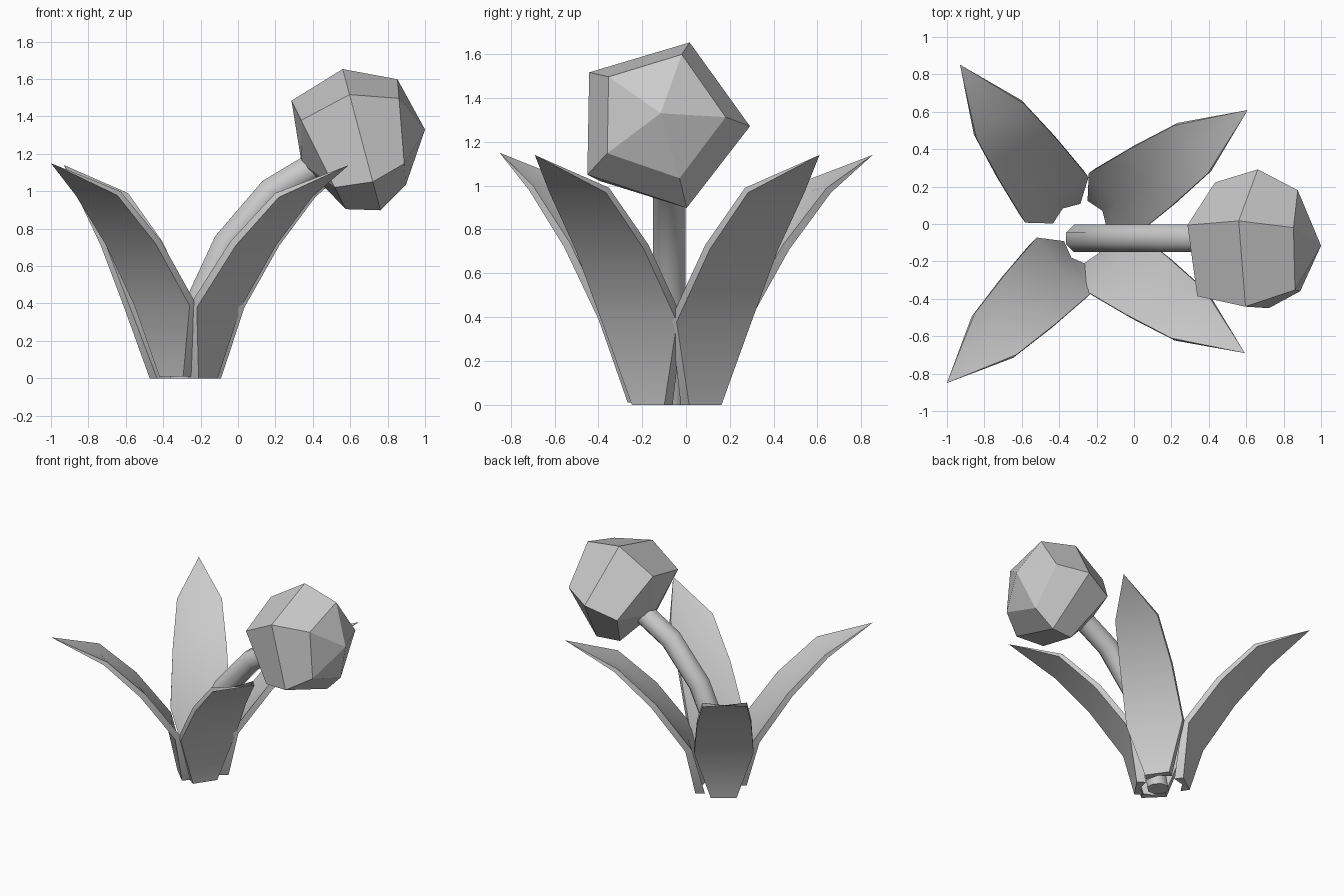
import bpy, bmesh, math
from math import sin, cos, radians
from mathutils import Vector

cube = bpy.data.objects.get("Cube")
if cube:
    bpy.data.objects.remove(cube, do_unlink=True)

grey = bpy.data.materials.new("plain_grey")
grey.use_nodes = True
colour = (0.6, 0.6, 0.6, 1)
grey.diffuse_color = colour
grey.node_tree.nodes["Principled BSDF"].inputs["Base Color"].default_value = colour


def make_object(name, bm, smooth_angle=None):
    """Turn a bmesh into a finished object."""
    bmesh.ops.recalc_face_normals(bm, faces=bm.faces)
    mesh = bpy.data.meshes.new(name)
    bm.to_mesh(mesh)
    bm.free()
    mesh.materials.append(grey)
    obj = bpy.data.objects.new(name, mesh)
    bpy.context.collection.objects.link(obj)
    if smooth_angle:
        bpy.ops.object.select_all(action="DESELECT")
        obj.select_set(True)
        bpy.context.view_layer.objects.active = obj
        bpy.ops.object.shade_smooth_by_angle(angle=radians(smooth_angle))
    return obj


def loft(bm, rings):
    """Bridge matching closed rings with quads."""
    for low, high in zip(rings, rings[1:]):
        count = len(low)
        for i in range(count):
            j = (i + 1) % count
            bm.faces.new((low[i], low[j], high[j], high[i]))


def fan(bm, ring, tip):
    for i in range(len(ring)):
        bm.faces.new((ring[i], ring[(i + 1) % len(ring)], tip))


# Leaf stations: reach outwards, height, half width, groove depth, thickness
LEAF = [(0, 0, 0.09, 0.035, 0.067),
        (0.09, 0.39, 0.208, 0.03, 0.048),
        (0.34, 0.73, 0.19, 0.025, 0.042),
        (0.61, 0.99, 0.157, 0.02, 0.032)]
LEAF_TIP = (0.98, 0, 1.14)


def make_leaf(name, x, y, z, heading):
    """Leaf with a grooved upper side and a flat underside."""
    bm = bmesh.new()
    rings = []
    for n, (reach, height, half, groove, thick) in enumerate(LEAF):
        # Lean of the underside follows the curve of the leaf
        lean = n * 0.25
        down = Vector((cos(lean), 0, -sin(lean)))
        right, middle, left = [Vector((reach, side * half, height)) for side in (-1, 0, 1)]
        section = (right, middle + down * groove, left,
                   left + down * thick, right + down * thick)
        rings.append([bm.verts.new(p) for p in section])
    loft(bm, rings)
    fan(bm, rings[-1], bm.verts.new(LEAF_TIP))
    bm.faces.new(rings[0])
    leaf = make_object(name, bm, 40)
    leaf.location = (x, y, z)
    leaf.rotation_euler.z = radians(heading)


make_leaf("back_left_leaf", -0.197, 0.05, 0, 34.8)
make_leaf("front_left_leaf", -0.215, -0.135, 0, -34.5)
make_leaf("back_right_leaf", -0.36, 0.055, 0, 125.6)
make_leaf("front_right_leaf", -0.31, -0.155, 0.01, 225.2)

# Stem: eight-sided tube swept along a bending path
PATH = [(-0.29, 0), (-0.19, 0.44), (-0.06, 0.72), (0.18, 1.0), (0.4, 1.13)]
path = [Vector((x, -0.077, z)) for x, z in PATH]
bm = bmesh.new()
rings = []
for i, point in enumerate(path):
    along = (path[min(i + 1, len(path) - 1)] - path[max(i - 1, 0)]).normalized()
    if i == 0:
        along = Vector((0, 0, 1))
    across = Vector((0, 1, 0))
    up = along.cross(across)
    ring = []
    for k in range(8):
        angle = math.tau * (k + 0.5) / 8
        ring.append(bm.verts.new(point + 0.08 * (cos(angle) * across + sin(angle) * up)))
    rings.append(ring)
loft(bm, rings)
bm.faces.new(rings[0])
bm.faces.new(rings[-1])
make_object("stem", bm, 50)

# Bud: five-sided faceted rings, each sheared along its tilt, capped by points
BUD = [(0.43, 1.196, 0.338, 0.305, -0.5),
       (0.66, 1.278, 0.408, 0.397, -0.267),
       (0.875, 1.318, 0.297, 0.297, -0.08)]
bm = bmesh.new()
rings = []
for x, z, wide, tall, tilt in BUD:
    ring = []
    for k in range(5):
        angle = math.tau * k / 5 - radians(1)
        rise = tall * sin(angle)
        ring.append(bm.verts.new((x + tilt * rise, wide * cos(angle) - 0.116, z + rise)))
    rings.append(ring)
loft(bm, rings)
fan(bm, rings[0], bm.verts.new((0.34, -0.1, 1.15)))
fan(bm, rings[-1], bm.verts.new((1, -0.116, 1.33)))
make_object("bud", bm)
